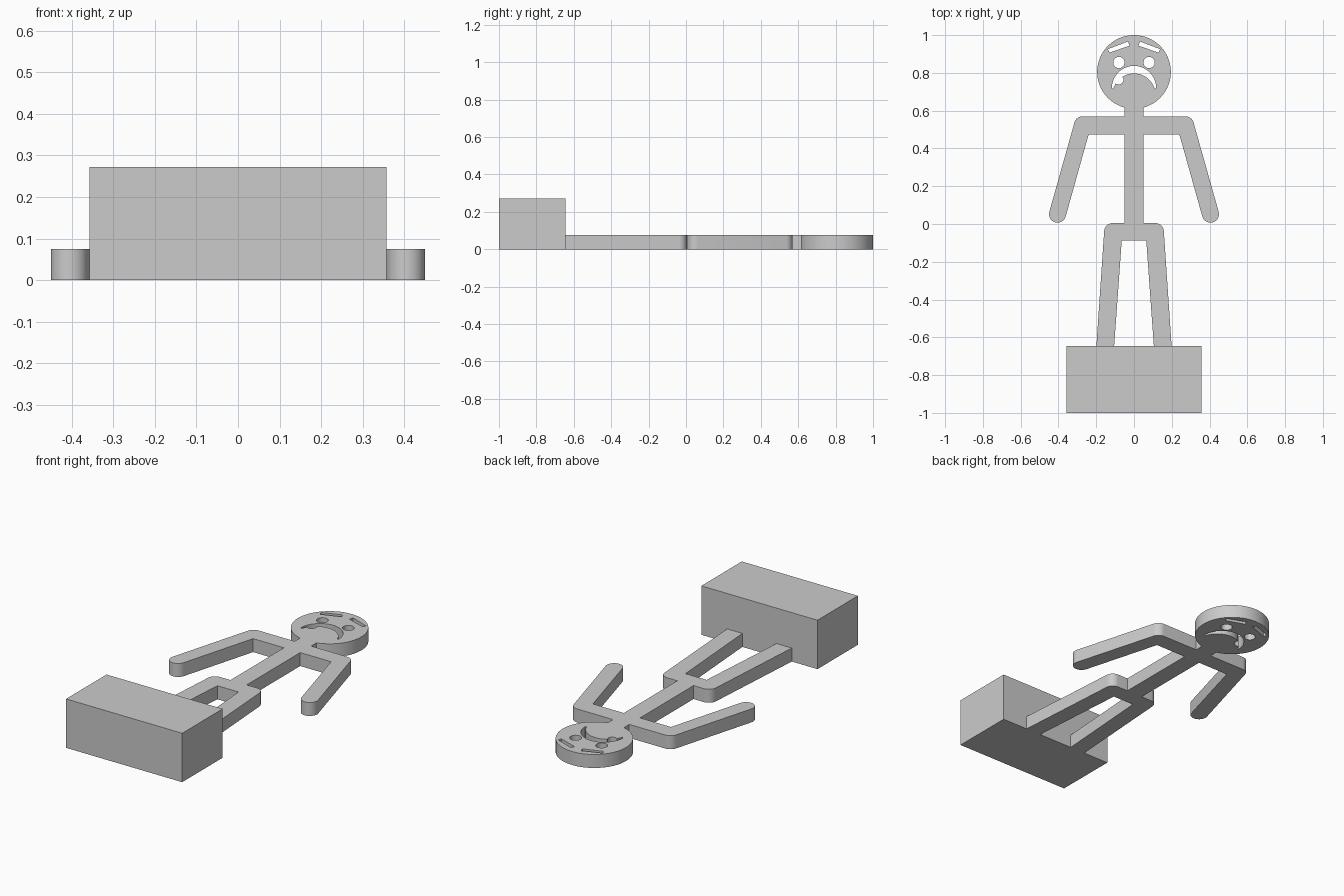
import bpy
import bmesh
from math import cos, sin, radians

cube = bpy.data.objects.get("Cube")
if cube:
    bpy.data.objects.remove(cube)

THICK = 0.075

grey = bpy.data.materials.new("light_grey")
grey.use_nodes = True
grey.diffuse_color = (0.6, 0.6, 0.6, 1)
grey.node_tree.nodes["Principled BSDF"].inputs["Base Color"].default_value = (0.6, 0.6, 0.6, 1)


def arc(cx, cy, r, start, end, steps=16):
    """Points on a circular arc, angles in degrees."""
    angles = [radians(start + (end - start) * i / steps) for i in range(steps + 1)]
    return [(cx + r * cos(a), cy + r * sin(a)) for a in angles]


def mirrored(points):
    return [(-x, y) for x, y in reversed(points)]


def plate(name, loops, thickness):
    """Flat extruded shape: first loop is the outline, the rest are holes."""
    curve = bpy.data.curves.new(name + "_profile", "CURVE")
    curve.dimensions = "2D"
    curve.fill_mode = "BOTH"
    curve.extrude = thickness / 2
    for loop in loops:
        spline = curve.splines.new("POLY")
        spline.points.add(len(loop) - 1)
        for point, (x, y) in zip(spline.points, loop):
            point.co = (x, y, 0, 1)
        spline.use_cyclic_u = True
    helper = bpy.data.objects.new(name + "_profile", curve)
    bpy.context.collection.objects.link(helper)
    bpy.context.view_layer.update()
    mesh = bpy.data.meshes.new_from_object(
        helper.evaluated_get(bpy.context.evaluated_depsgraph_get()))
    bpy.data.objects.remove(helper)

    # weld caps to walls and stand the plate on the floor
    bm = bmesh.new()
    bm.from_mesh(mesh)
    bmesh.ops.remove_doubles(bm, verts=bm.verts, dist=0.0001)
    bmesh.ops.translate(bm, verts=bm.verts, vec=(0, 0, thickness / 2))
    bmesh.ops.recalc_face_normals(bm, faces=bm.faces)
    bm.to_mesh(mesh)
    bm.free()

    mesh.name = name
    mesh.materials.clear()
    mesh.materials.append(grey)
    obj = bpy.data.objects.new(name, mesh)
    bpy.context.collection.objects.link(obj)
    bpy.ops.object.select_all(action="DESELECT")
    obj.select_set(True)
    bpy.context.view_layer.objects.active = obj
    bpy.ops.object.shade_smooth_by_angle(angle=radians(30))
    return obj


# Left half of the body, from the top of the head down to the crotch
half = arc(0, 0.805, 0.195, 90, -75, 40)                  # head
half += [(0.05, 0.57)]                                    # neck
half += arc(0.272, 0.525, 0.045, 90, 15.7, 8)             # shoulder
half += arc(0.405, 0.052, 0.045, 15.7, -164.3)            # hand
half += [(0.24, 0.475), (0.05, 0.475), (0.05, 0.005)]     # armpit and waist
half += arc(0.113, -0.04, 0.045, 90, 3.7, 8)              # hip
half += [(0.199, -0.645), (0.105, -0.645), (0.065, -0.088)]  # leg
outline = half + mirrored(half)[:-1]

# Face openings, cut right through
eye = arc(0.08, 0.855, 0.03, 0, 345, 23)
brow = [(0.138, 0.926), (0.13, 0.907), (0.024, 0.944), (0.032, 0.966)]
mouth = arc(0, 0.72, 0.117, 180, 0, 32)                   # upper lip
mouth += arc(0, 0.683, 0.114, 16, 122.5, 20)              # lower lip
mouth += arc(-0.081, 0.7635, 0.025, 39, -129, 12)         # notch
mouth += arc(0, 0.683, 0.114, 147.5, 164, 4)              # mouth corner

plate("figure", [outline, eye, mirrored(eye), brow, mirrored(brow), mouth], THICK)

# Block at the feet
plate("foot_block", [[(-0.357, -1), (0.357, -1), (0.357, -0.645), (-0.357, -0.645)]], 0.272)
